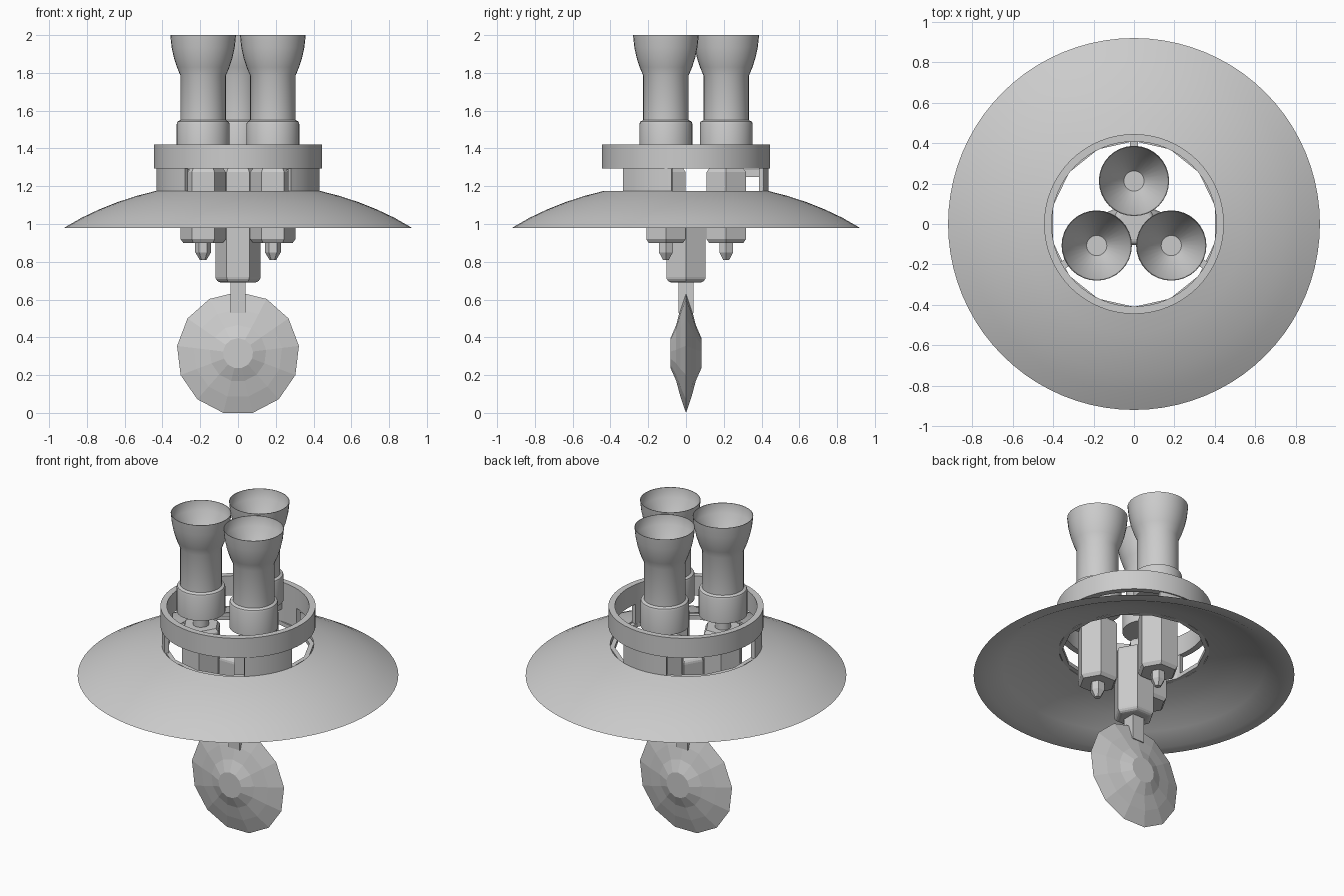
import bpy, bmesh
from math import sin, cos, pi, radians
from mathutils import Matrix

if "Cube" in bpy.data.objects:
    bpy.data.objects.remove(bpy.data.objects["Cube"])


def add_object(name, bm, loc=(0, 0, 0), smooth=None):
    bmesh.ops.remove_doubles(bm, verts=bm.verts, dist=1e-5)
    bmesh.ops.recalc_face_normals(bm, faces=bm.faces)
    mesh = bpy.data.meshes.new(name)
    bm.to_mesh(mesh)
    bm.free()
    ob = bpy.data.objects.new(name, mesh)
    ob.location = loc
    bpy.context.collection.objects.link(ob)
    if smooth:
        bpy.ops.object.select_all(action='DESELECT')
        ob.select_set(True)
        bpy.context.view_layer.objects.active = ob
        bpy.ops.object.shade_smooth_by_angle(angle=radians(smooth))
    return ob


def lathe(profile, n, start=0.0, sweep=2 * pi, closed=False):
    """Revolve (radius, z) points about z; closed joins last point to first."""
    bm = bmesh.new()
    full = sweep > 6.28
    rows = [[bm.verts.new((r * cos(start + sweep * i / n), r * sin(start + sweep * i / n), z))
             for r, z in profile] for i in range(n if full else n + 1)]
    m = len(profile)
    for i in range(n):
        a, b = rows[i], rows[(i + 1) % len(rows)]
        for j in range(m if closed else m - 1):
            k = (j + 1) % m
            bm.faces.new((a[j], b[j], b[k], a[k]))
    if not full:
        bm.faces.new(rows[0])
        bm.faces.new(rows[-1])
    # merge points lying on the axis
    bmesh.ops.remove_doubles(bm, verts=bm.verts, dist=1e-5)
    return bm


def box(name, size, loc, rot=0.0):
    bm = bmesh.new()
    bmesh.ops.create_cube(bm, size=1)
    bmesh.ops.scale(bm, vec=size, verts=bm.verts)
    bmesh.ops.rotate(bm, cent=(0, 0, 0), matrix=Matrix.Rotation(rot, 3, 'Z'), verts=bm.verts)
    return add_object(name, bm, loc)


def bevel(ob, width, segments):
    mod = ob.modifiers.new("bevel", 'BEVEL')
    mod.width, mod.segments = width, segments
    mod.limit_method, mod.angle_limit = 'ANGLE', radians(70)


# saucer shield with a flat lower rim
add_object("saucer", lathe([
    (0.92, 0.98), (0.83, 1.032), (0.74, 1.075), (0.64, 1.115), (0.54, 1.148), (0.435, 1.175),
    (0.43, 1.145), (0.54, 1.12), (0.64, 1.085), (0.75, 1.035), (0.85, 0.98)],
    80, closed=True), smooth=35)

# faceted lip inside the saucer opening
add_object("opening_lip", lathe([(0.41, 1.17), (0.437, 1.17), (0.437, 1.145), (0.41, 1.145)],
                                14, start=-pi / 2, closed=True))

# upper collar ring
add_object("upper_ring", lathe([(0.445, 1.295), (0.445, 1.42), (0.408, 1.42), (0.408, 1.295)],
                               64, closed=True), smooth=30)

# central hexagonal column of the honeycomb
column = add_object("central_column", lathe([(0, 0.69), (0.12, 0.69), (0.12, 1.13), (0, 1.13)], 6))
bevel(column, 0.03, 4)

for k, deg in enumerate((90, 210, 330), 1):
    a = radians(deg)
    x, y = 0.213 * cos(a), 0.213 * sin(a)

    # curved post carrying the ring, and strut to the pod
    add_object(f"ring_post_{k}", lathe([(0.437, 1.16), (0.437, 1.30), (0.41, 1.30), (0.41, 1.16)],
                                       10, a - radians(20), radians(40), True), smooth=30)
    box(f"pod_strut_{k}", (0.12, 0.04, 0.04), (0.365 * cos(a), 0.365 * sin(a), 1.268), a)

    # hexagonal pod with chamfered ends and pointed foot
    add_object(f"hex_pod_{k}", lathe([(0, 0.90), (0.105, 0.90), (0.12, 0.92), (0.12, 1.275),
                                      (0.105, 1.295), (0, 1.295)], 6), (x, y, 0))
    add_object(f"pod_spike_{k}", lathe([(0, 0.81), (0.018, 0.81), (0.042, 0.85),
                                        (0.042, 0.91), (0, 0.91)], 6), (x, y, 0))

    # engine: neck, collar, tube, flared bell and inner funnel
    add_object(f"engine_{k}", lathe([
        (0, 1.28), (0.045, 1.28), (0.045, 1.38), (0.14, 1.38), (0.14, 1.53), (0.136, 1.542),
        (0.12, 1.55), (0.12, 1.785), (0.139, 1.83), (0.155, 1.88), (0.167, 1.935),
        (0.174, 2.0), (0.171, 2.0), (0.164, 1.94), (0.05, 1.79), (0, 1.79)], 32),
        (x, y, 0), smooth=35)

# stem holding the lower disc
box("disc_stem", (0.08, 0.08, 0.18), (0, 0, 0.62))

# faceted sensor disc facing front and back
half = [(0, 0.082), (0.08, 0.082), (0.15, 0.052), (0.235, 0.03)]
bm = lathe(half + [(0.325, 0)] + [(r, -z) for r, z in reversed(half)], 13, start=pi / 2)
bmesh.ops.rotate(bm, cent=(0, 0, 0), matrix=Matrix.Rotation(pi / 2, 3, 'X'), verts=bm.verts)
add_object("sensor_disc", bm, (0, 0, 0.3155))
